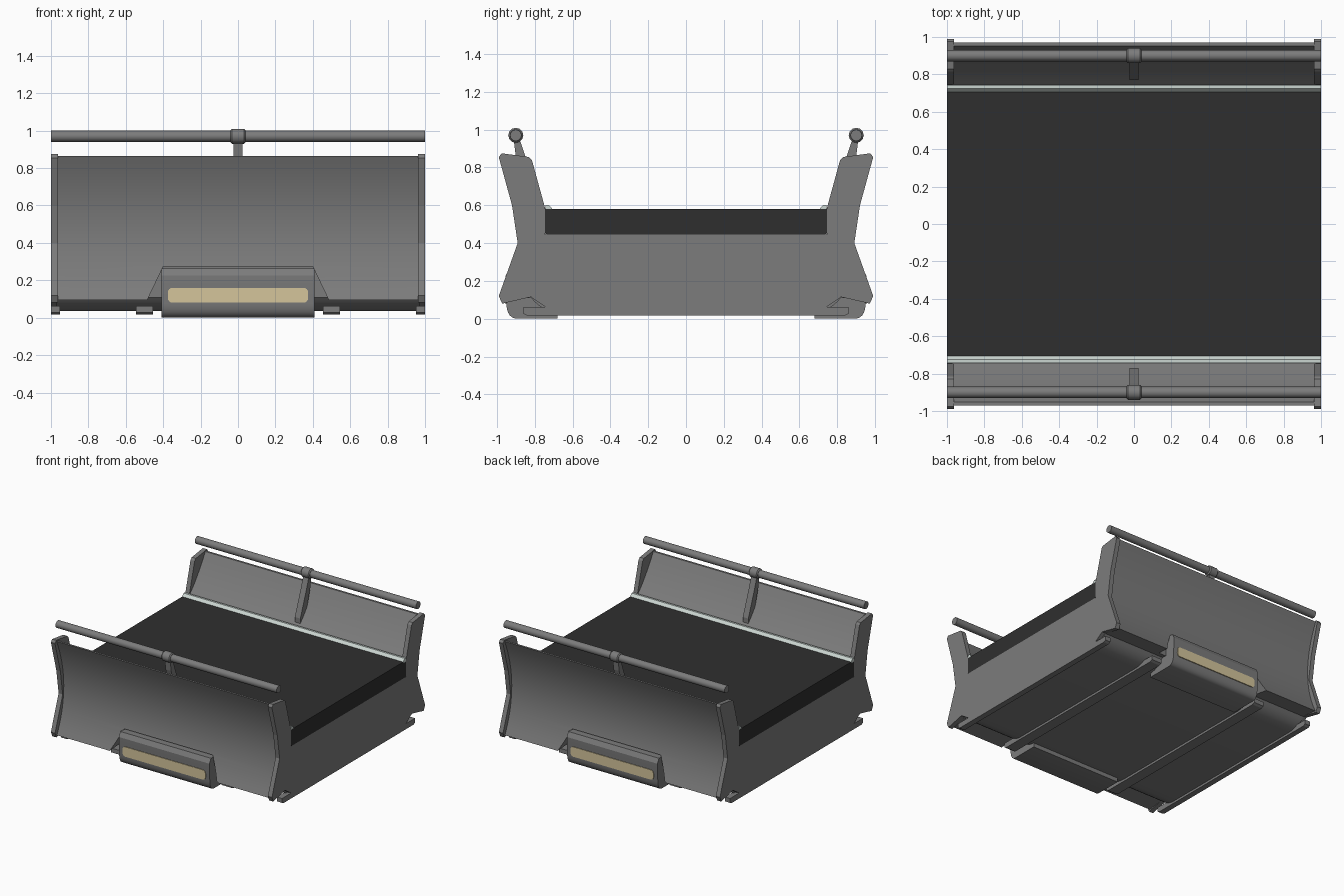
import bpy, bmesh, math
from mathutils import Vector

cube = bpy.data.objects.get("Cube")
if cube:
    bpy.data.objects.remove(cube, do_unlink=True)


def material(name, rgb):
    m = bpy.data.materials.new(name)
    m.use_nodes = True
    m.diffuse_color = (*rgb, 1)
    m.node_tree.nodes["Principled BSDF"].inputs["Base Color"].default_value = (*rgb, 1)
    return m


GREY = material("grey_metal", (0.2, 0.2, 0.2))
DARK = material("dark_deck", (0.028, 0.028, 0.028))
PALE = material("pale_strip", (0.6, 0.67, 0.64))
TAN = material("tan_lamp", (0.66, 0.56, 0.33))


def smooth(ob, angle=30):
    bpy.ops.object.select_all(action="DESELECT")
    ob.select_set(True)
    bpy.context.view_layer.objects.active = ob
    bpy.ops.object.shade_smooth_by_angle(angle=math.radians(angle))


def prism(name, pts, a, b, mat, axis="x"):
    """Extrude an outline from a to b: (y, z) points along x, or (x, z) points along y."""
    def place(p, t):
        return (t, p[0], p[1]) if axis == "x" else (p[0], t, p[1])
    bm = bmesh.new()
    face = bm.faces.new([bm.verts.new(place(p, a)) for p in pts])
    ext = bmesh.ops.extrude_face_region(bm, geom=[face])
    verts = [v for v in ext["geom"] if isinstance(v, bmesh.types.BMVert)]
    bmesh.ops.translate(bm, verts=verts, vec=place((0, 0), b - a))
    bmesh.ops.recalc_face_normals(bm, faces=bm.faces)
    me = bpy.data.meshes.new(name)
    bm.to_mesh(me)
    bm.free()
    me.materials.append(mat)
    ob = bpy.data.objects.new(name, me)
    bpy.context.collection.objects.link(ob)
    return ob


def curve(p, c, q, n=10):
    """Points on a quadratic curve from p to q with control point c."""
    p, c, q = Vector(p), Vector(c), Vector(q)
    return [tuple(p * (1 - t) ** 2 + c * 2 * t * (1 - t) + q * t * t)
            for t in (i / n for i in range(n + 1))]


def flip(pts, s):
    return [(s * u, v) for u, v in pts]


def mirrored(half):
    return half + flip(half[::-1], -1)


def rod(name, radius, length, y, z, sides):
    bpy.ops.mesh.primitive_cylinder_add(vertices=sides, radius=radius, depth=length,
                                        location=(0, y, z), rotation=(0, math.pi / 2, 0))
    ob = bpy.context.object
    ob.name = name
    ob.data.materials.append(GREY)
    smooth(ob)
    return ob


# Main body: curved outer walls, thin at the top, with an open underside lip
half = (curve((0.67, 0.035), (0.76, 0.035), (0.82, 0.112), 6)
        + curve((0.965, 0.095), (0.785, 0.46), (0.97, 0.865), 16)
        + curve((0.953, 0.865), (0.86, 0.7), (0.742, 0.58), 8)
        + [(0.742, 0.445)])
body = prism("main_body", mirrored(half), -0.97, 0.97, GREY)

# Trapezoid openings in both walls for the lamp housings
opening = mirrored([(0.485, -0.1), (0.485, 0.095), (0.4, 0.273)])
for s in (-1, 1):
    cutter = prism("opening_cutter", opening, s * 0.86, s * 1.1, GREY, "y")
    cutter.hide_render = True
    mod = body.modifiers.new("opening", "BOOLEAN")
    mod.operation = "DIFFERENCE"
    mod.solver = "EXACT"
    mod.object = cutter
    bpy.context.view_layer.objects.active = body
    bpy.ops.object.modifier_apply(modifier=mod.name)
    bpy.data.objects.remove(cutter, do_unlink=True)
smooth(body)

# End plates
plate = [(0.73, 0.035), (0.74, 0.06), (0.82, 0.115), (0.972, 0.08), (0.99, 0.12),
         (0.89, 0.4), (0.92, 0.6), (0.99, 0.855), (0.975, 0.875), (0.83, 0.855),
         (0.815, 0.84), (0.745, 0.585), (0.745, 0.445)]
for s, side in ((-1, "right"), (1, "left")):
    prism(side + "_end_plate", mirrored(plate), s * 0.963, s, GREY)

# Deck slab
prism("deck", mirrored([(0.735, 0.445), (0.745, 0.455), (0.745, 0.58)]), -1, 1, DARK)

# Ribs along the underside
rib = mirrored([(0.84, 0.017), (0.86, 0.027), (0.86, 0.062)])
for s, side in ((-1, "right"), (1, "left")):
    prism(side + "_inner_rib", rib, s * 0.455, s * 0.545, GREY)
    prism(side + "_outer_rib", rib, s * 0.953, s, GREY)

housing = ([(0.68, 0.06), (0.68, 0.002)]
           + curve((0.905, 0.002), (0.945, 0.01), (0.95, 0.075), 5)
           + [(0.955, 0.225), (0.935, 0.262), (0.86, 0.262)])
strip = [(0.742, 0.57), (0.742, 0.602), (0.725, 0.602), (0.706, 0.58), (0.706, 0.57)]
bracket = [(0.912, 0.955), (0.882, 0.955), (0.85, 0.86), (0.77, 0.65), (0.77, 0.605),
           (0.85, 0.69), (0.9, 0.86)]

# Rounded outline of the lamp lens
lens = []
for cx, cz, start in ((0.35, 0.135, 0), (-0.35, 0.135, 90), (-0.35, 0.105, 180), (0.35, 0.105, 270)):
    for k in range(5):
        a = math.radians(start + k * 22.5)
        lens.append((cx + 0.025 * math.cos(a), cz + 0.025 * math.sin(a)))

# Parts repeated on the front and the back
for s, side in ((-1, "front"), (1, "back")):
    smooth(prism(side + "_lamp_housing", flip(housing, s), -0.41, 0.41, GREY))
    prism(side + "_lamp_lens", lens, s * 0.95, s * 0.9575, TAN, "y")
    prism(side + "_deck_strip", flip(strip, s), -1, 1, PALE)
    prism(side + "_rail_bracket", flip(bracket, s), -0.025, 0.025, GREY)
    rod(side + "_rail", 0.03, 2, s * 0.9, 0.97, 16)
    clamp = rod(side + "_rail_clamp", 0.04, 0.08, s * 0.9, 0.97, 12)
    bevel = clamp.modifiers.new("bevel", "BEVEL")
    bevel.width = 0.008
    bevel.segments = 1
